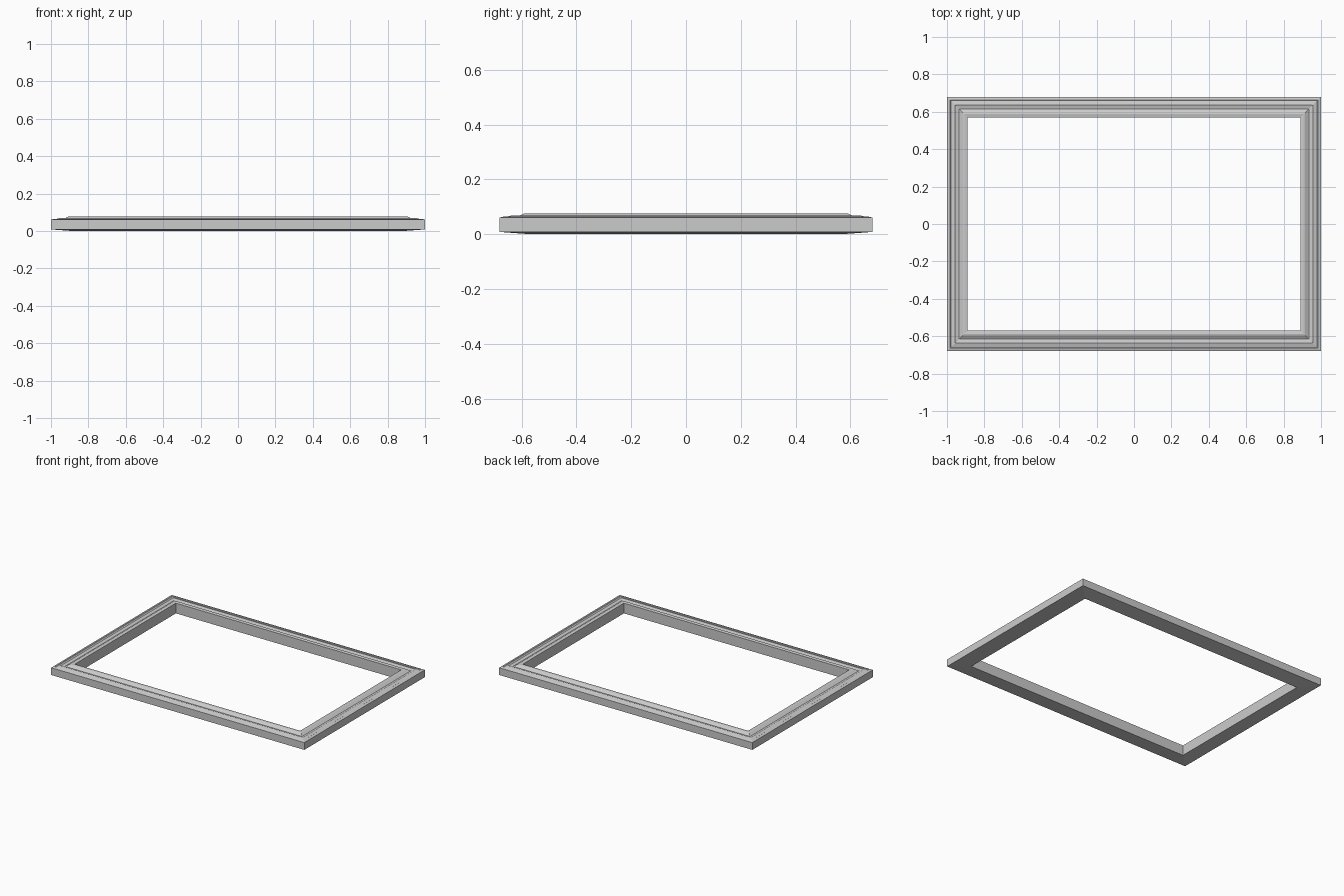
import bpy, bmesh

if "Cube" in bpy.data.objects:
    bpy.data.objects.remove(bpy.data.objects["Cube"])

# Moulding cross-section: (inset from outer edge, height)
profile = [(0, 0.008), (0, 0.060), (0.017, 0.065), (0.021, 0.062), (0.043, 0.068),
           (0.047, 0.066), (0.064, 0.062), (0.069, 0.064), (0.085, 0.074),
           (0.093, 0.076), (0.110, 0.073), (0.110, 0.0)]
HX, HY = 1.0, 0.68

# Sweep the section around four mitred corners
bm = bmesh.new()
rings = [[bm.verts.new((sx * (HX - d), sy * (HY - d), z)) for d, z in profile]
         for sx, sy in ((-1, -1), (1, -1), (1, 1), (-1, 1))]
n = len(profile)
for i in range(4):
    a, b = rings[i], rings[(i + 1) % 4]
    for j in range(n):
        k = (j + 1) % n
        bm.faces.new((a[j], b[j], b[k], a[k]))
bmesh.ops.recalc_face_normals(bm, faces=bm.faces)

mesh = bpy.data.meshes.new("moulded_frame")
bm.to_mesh(mesh)
bm.free()
frame = bpy.data.objects.new("moulded_frame", mesh)
bpy.context.collection.objects.link(frame)
